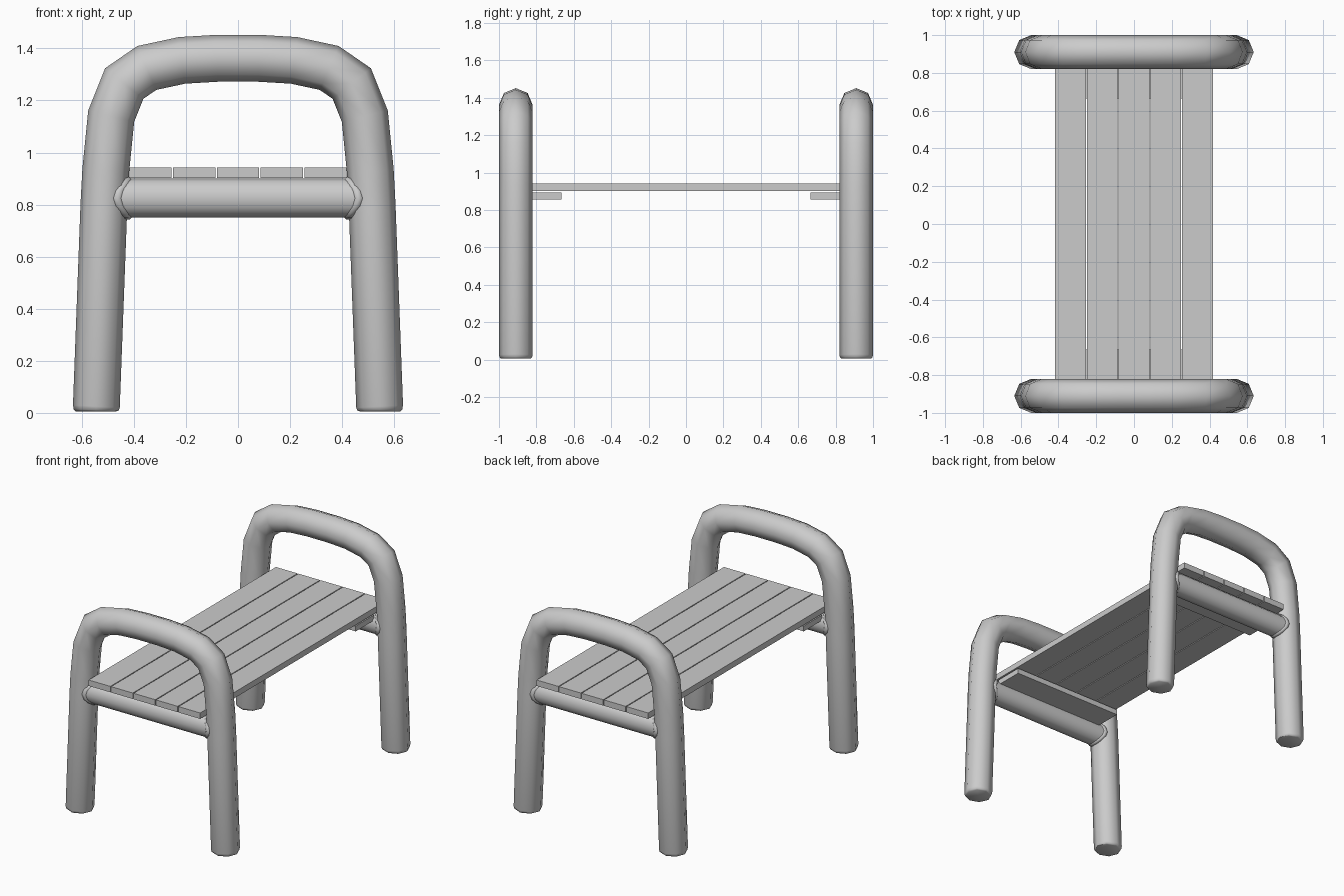
import bpy, bmesh
from math import sin, cos, pi, sqrt
from mathutils import Vector

if "Cube" in bpy.data.objects:
    bpy.data.objects.remove(bpy.data.objects["Cube"])

END_Y = 0.91      # centre plane of each end frame
TUBE_R = 0.09
BAR_R = 0.075
BAR_Z = 0.825
LEG_X = 0.514     # leg centre at bar height


def finish(name, bm, smooth=True):
    bmesh.ops.recalc_face_normals(bm, faces=bm.faces[:])
    me = bpy.data.meshes.new(name)
    bm.to_mesh(me)
    bm.free()
    ob = bpy.data.objects.new(name, me)
    bpy.context.collection.objects.link(ob)
    if smooth:
        bpy.ops.object.select_all(action='DESELECT')
        ob.select_set(True)
        bpy.context.view_layer.objects.active = ob
        bpy.ops.object.shade_smooth_by_angle(angle=0.9)
    return ob


def skin(bm, rings, closed=False):
    """Bridge successive rings of points; cap the ends if open."""
    vs = [[bm.verts.new(p) for p in r] for r in rings]
    n = len(vs[0])
    for i in range(len(vs) if closed else len(vs) - 1):
        a, b = vs[i], vs[(i + 1) % len(vs)]
        for j in range(n):
            k = (j + 1) % n
            bm.faces.new((a[j], a[k], b[k], b[j]))
    if not closed:
        bm.faces.new(vs[0])
        bm.faces.new(vs[-1])


def box(name, x0, x1, y0, y1, z0, z1):
    bm = bmesh.new()
    skin(bm, [[(x0, y0, z), (x1, y0, z), (x1, y1, z), (x0, y1, z)] for z in (z0, z1)])
    return finish(name, bm, False)


# Bent tube path: x, z, radius (left half, mirrored)
half = [(-0.545, 0.006, 0.078), (-0.545, 0.011, 0.086), (-0.544, 0.025, TUBE_R),
        (-0.515, 0.80, TUBE_R), (-0.508, 0.93, TUBE_R), (-0.487, 1.14, TUBE_R),
        (-0.437, 1.265, TUBE_R), (-0.35, 1.325, TUBE_R), (-0.215, 1.354, TUBE_R),
        (-0.08, 1.362, TUBE_R)]
path = half + [(-x, z, r) for x, z, r in reversed(half)]


def end_frame(name, y):
    pts = [Vector((x, y, z)) for x, z, r in path]
    rings = []
    for i, p in enumerate(pts):
        d0 = (p - pts[i - 1]).normalized() if i else Vector((0, 0, 1))
        d1 = (pts[i + 1] - p).normalized() if i < len(pts) - 1 else Vector((0, 0, -1))
        t = (d0 + d1).normalized()
        side = Vector((-t.z, 0, t.x))
        r = path[i][2]
        miter = r / max(0.7, t.dot(d1))
        rings.append([p + side * miter * cos(2 * pi * j / 8)
                      + Vector((0, r * sin(2 * pi * j / 8), 0)) for j in range(8)])
    bm = bmesh.new()
    skin(bm, rings)
    finish(name, bm)


def saddle(y, sx, n=12):
    """Joint line where the round bar meets the round leg."""
    out = []
    for j in range(n):
        a = 2 * pi * j / n
        dy = BAR_R * cos(a)
        out.append(Vector((sx * (LEG_X - sqrt(TUBE_R ** 2 - dy ** 2)), y + dy,
                           BAR_Z + BAR_R * sin(a))))
    return out


def cross_bar(name, y):
    bm = bmesh.new()
    skin(bm, [saddle(y, -1), saddle(y, 1)])
    finish(name, bm)


def weld(name, y, sx):
    pts = saddle(y, sx, 16)
    c = Vector((0, y, BAR_Z))
    rings = []
    for p in pts:
        out = Vector((0, p.y - c.y, p.z - c.z)).normalized()
        rings.append([p + Vector((0.015 * cos(a), 0, 0)) + out * 0.008 * sin(a)
                      for a in (2 * pi * k / 6 for k in range(6))])
    bm = bmesh.new()
    skin(bm, rings, closed=True)
    finish(name, bm)


for label, s in (("front", -1), ("back", 1)):
    y = s * END_Y
    end_frame(label + "_tube_frame", y)
    cross_bar(label + "_cross_bar", y)
    weld(label + "_left_weld", y, -1)
    weld(label + "_right_weld", y, 1)
    # Flat support strip under the slats
    y0, y1 = sorted((s * 0.665, s * 0.86))
    box(label + "_support_strip", -0.415, 0.415, y0, y1, 0.857, 0.893)

# Seat slats
for i in range(5):
    cx = (i - 2) * 0.168
    box("seat_slat_%d" % (i + 1), cx - 0.081, cx + 0.081, -1.0, 1.0, 0.902, 0.942)
